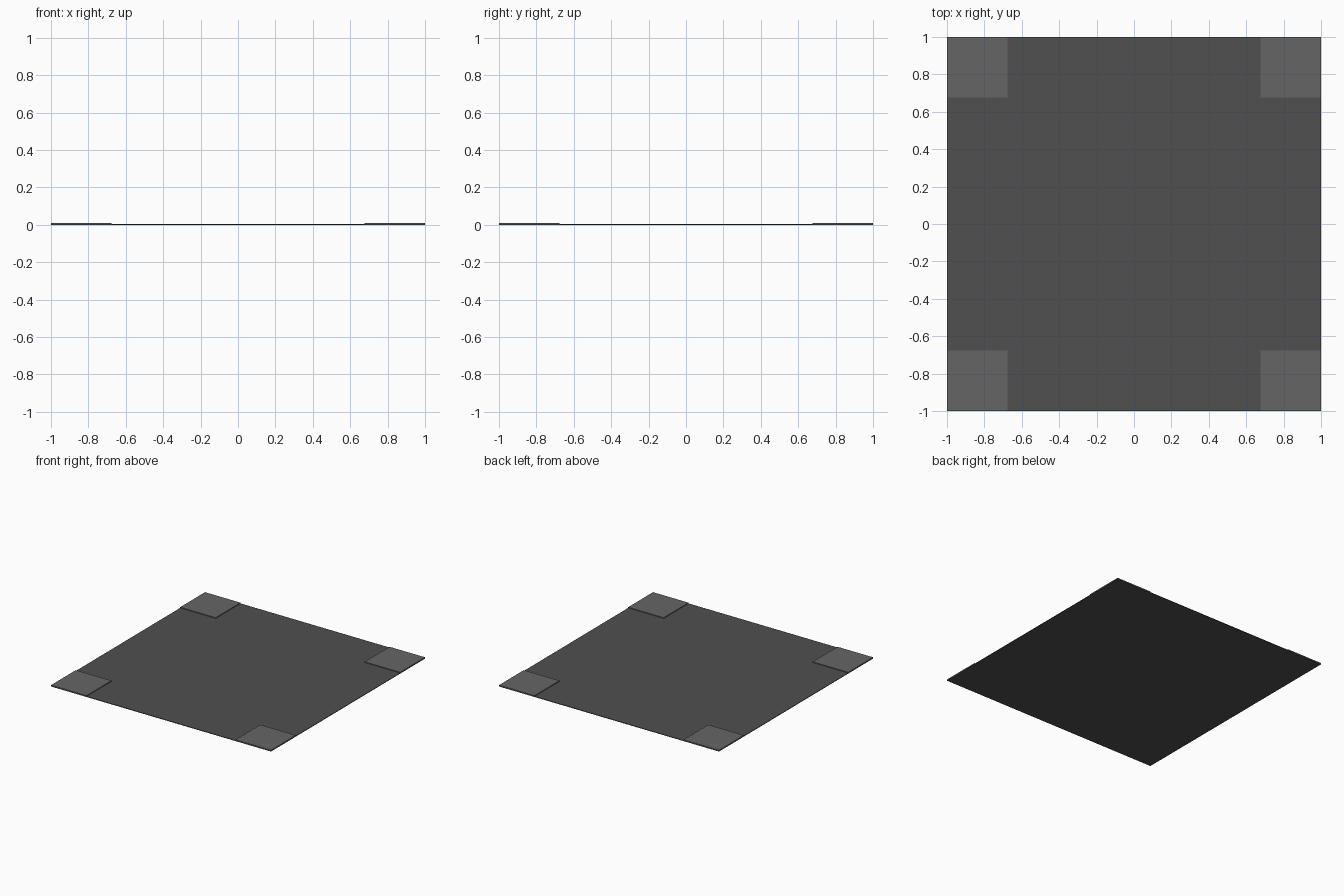
import bpy

if "Cube" in bpy.data.objects:
    bpy.data.objects.remove(bpy.data.objects["Cube"])

BASE_H = 0.005   # thickness of the slab
TOP = 0.011      # top of the corner pads
PAD = 0.323      # pad side length


def material(name, v):
    m = bpy.data.materials.new(name)
    m.diffuse_color = (v, v, v, 1)
    m.use_nodes = True
    m.node_tree.nodes["Principled BSDF"].inputs["Base Color"].default_value = m.diffuse_color
    return m


def box(name, cx, cy, size, z0, z1, mat):
    bpy.ops.mesh.primitive_cube_add(size=1, location=(cx, cy, (z0 + z1) / 2))
    ob = bpy.context.object
    ob.name = name
    ob.scale = (size, size, z1 - z0)
    bpy.ops.object.transform_apply(location=True, rotation=False, scale=True)
    ob.data.materials.append(mat)
    return ob


dark = material("dark_grey", 0.08)
light = material("mid_grey", 0.13)

# Square floor slab
box("floor_slab", 0, 0, 2, 0, BASE_H, dark)

# Raised pad in each corner
c = 1 - PAD / 2
for y, row in ((-c, "front"), (c, "back")):
    for x, side in ((-c, "left"), (c, "right")):
        box(f"corner_pad_{row}_{side}", x, y, PAD, BASE_H, TOP, light)
